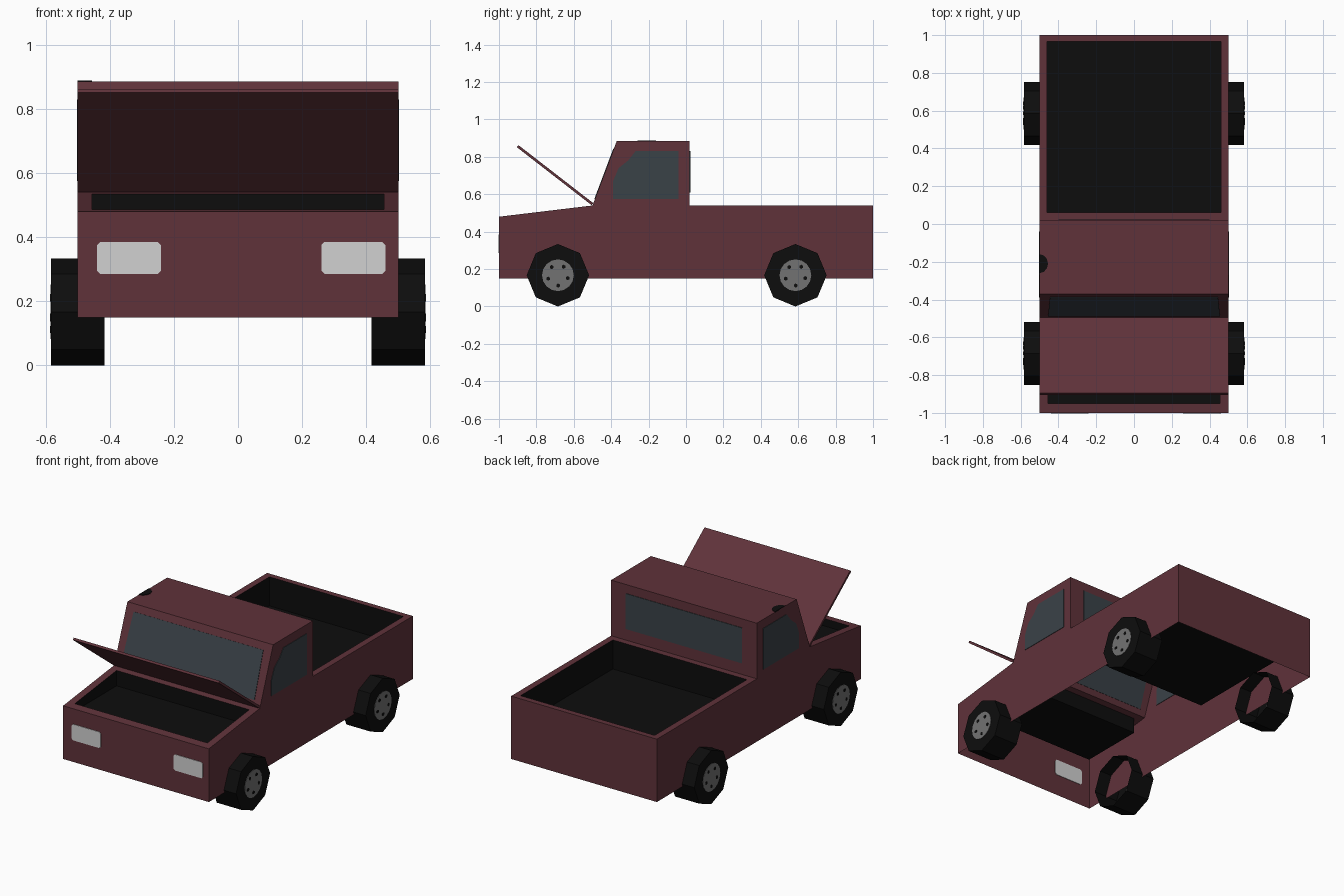
import bpy, bmesh, math
from mathutils import Vector

if "Cube" in bpy.data.objects:
    bpy.data.objects.remove(bpy.data.objects["Cube"])


def material(name, rgb):
    m = bpy.data.materials.new(name)
    m.diffuse_color = (*rgb, 1)
    m.use_nodes = True
    m.node_tree.nodes["Principled BSDF"].inputs["Base Color"].default_value = m.diffuse_color
    return m


MAROON = material("maroon paint", (0.115, 0.032, 0.042))
BLACK = material("black", (0.004, 0.004, 0.004))
GLASS = material("dark glass", (0.042, 0.054, 0.064))
LAMP = material("headlight grey", (0.64, 0.64, 0.64))
HUB = material("hub grey", (0.17, 0.17, 0.17))


def new_object(name, bm, mats):
    me = bpy.data.meshes.new(name)
    bmesh.ops.remove_doubles(bm, verts=bm.verts, dist=1e-5)
    bmesh.ops.recalc_face_normals(bm, faces=bm.faces)
    bm.to_mesh(me)
    bm.free()
    ob = bpy.data.objects.new(name, me)
    for m in mats:
        me.materials.append(m)
    bpy.context.collection.objects.link(ob)
    return ob


def add_face(bm, pts, mat=0):
    f = bm.faces.new([bm.verts.new(p) for p in pts])
    f.material_index = mat


def bridge(bm, a, b, mat):
    for i in range(4):
        j = (i + 1) % 4
        add_face(bm, (a[i], a[j], b[j], b[i]), mat)


def plate(name, pts, mat, thick=0.006):
    """Thin painted panel centred on the surface, visible from both sides."""
    bm = bmesh.new()
    add_face(bm, pts)
    ob = new_object(name, bm, [mat])
    mod = ob.modifiers.new("thickness", "SOLIDIFY")
    mod.thickness, mod.offset = thick, 0
    return ob


def disc(x, y, z, r, n):
    return [(x, y + r * math.sin(2 * math.pi * i / n),
             z + r * math.cos(2 * math.pi * i / n)) for i in range(n)]


# Body shell, open underneath, with recessed engine bay and cargo bed
profile = [(-1, .15), (-1, .48), (-.5, .54), (-.37, .885),
           (.02, .885), (.02, .54), (1, .54), (1, .15)]
# profile segment -> (half width, y start, y end, floor height)
recesses = {1: (.455, -.95, -.54, .44), 5: (.46, .06, .965, .36)}
bm = bmesh.new()
for x in (-.5, .5):
    add_face(bm, [(x, y, z) for y, z in profile])
for i in range(len(profile) - 1):
    (y0, z0), (y1, z1) = profile[i], profile[i + 1]
    outer = [(-.5, y0, z0), (.5, y0, z0), (.5, y1, z1), (-.5, y1, z1)]
    if i not in recesses:
        add_face(bm, outer)
        continue
    w, a, b, floor = recesses[i]
    inner = [(x, y, z0 + (z1 - z0) * (y - y0) / (y1 - y0))
             for x, y in ((-w, a), (w, a), (w, b), (-w, b))]
    base = [(x, y, floor) for x, y, z in inner]
    bridge(bm, outer, inner, 0)
    bridge(bm, inner, base, 1)
    add_face(bm, base, 1)
new_object("body", bm, [MAROON, BLACK])

# Raised hood panel
plate("hood", [(-.5, -.5, .547), (.5, -.5, .547), (.5, -.9, .857), (-.5, -.9, .857)],
      MAROON, 0.014)

# Windshield, following the slope of the cab front
lo, hi = Vector((0, -.5, .54)), Vector((0, -.37, .885))
a, b = lo.lerp(hi, .1), lo.lerp(hi, .88)
plate("windshield", [(-.455, a.y, a.z), (.455, a.y, a.z),
                     (.445, b.y, b.z), (-.445, b.y, b.z)], GLASS)

# Rear and side windows
plate("rear_window", [(-.4, .02, .61), (.4, .02, .61), (.4, .02, .83), (-.4, .02, .83)], GLASS)
side = [(-.39, .575), (-.04, .575), (-.04, .83), (-.27, .83),
        (-.31, .78), (-.36, .74), (-.39, .67)]
for label, s in (("left", -1), ("right", 1)):
    plate(label + "_window", [(s * .5, y, z) for y, z in side], GLASS)

# Headlights
for label, x in (("left", -.34), ("right", .36)):
    plate(label + "_headlight", [(x + dx, -1, .335 + dz) for dx, dz in
          ((-.1, -.04), (-.09, -.05), (.09, -.05), (.1, -.04),
           (.1, .04), (.09, .05), (-.09, .05), (-.1, .04))], LAMP)

# Dark patch on the roof edge
plate("roof_patch", [(-.5 + .045 * math.sin(math.pi * i / 6),
                      -.21 + .05 * math.cos(math.pi * i / 6), .885) for i in range(7)], BLACK)

# Wheels: eight-sided tubes closed on the outside only, with hubs and lugs
R = .167
for side_name, s in (("left", -1), ("right", 1)):
    for end, y in (("front", -.685), ("rear", .585)):
        name = f"{end}_{side_name}"
        rim, back = disc(s * .583, y, R, R, 8), disc(s * .417, y, R, R, 8)
        bm = bmesh.new()
        add_face(bm, rim)
        for i in range(8):
            j = (i + 1) % 8
            add_face(bm, (rim[i], rim[j], back[j], back[i]))
        new_object(name + "_tyre", bm, [BLACK])
        plate(name + "_hub", disc(s * .583, y, R, .085, 16), HUB, 0.005)
        for k in range(5):
            t = 2 * math.pi * k / 5 + .6
            plate(f"{name}_lug_{k}", disc(s * .583, y + .055 * math.sin(t),
                  R + .055 * math.cos(t), .011, 6), BLACK, 0.008)
